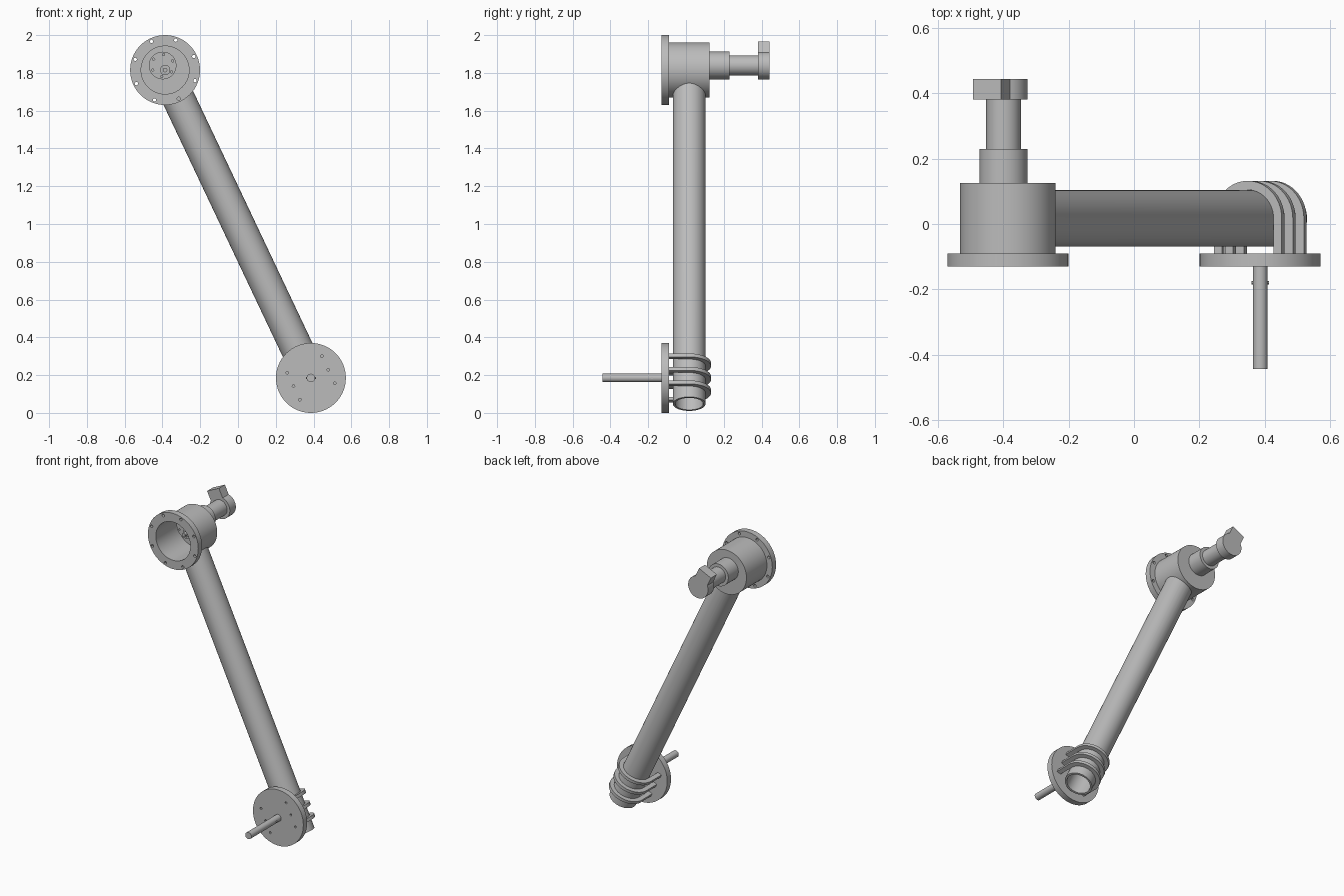
import bpy, bmesh, math
from mathutils import Matrix, Vector

cube = bpy.data.objects.get("Cube")
if cube:
    bpy.data.objects.remove(cube, do_unlink=True)

grey = bpy.data.materials.new("plain_grey")
grey.use_nodes = True
colour = (0.5, 0.5, 0.5, 1)
grey.diffuse_color = colour
grey.node_tree.nodes["Principled BSDF"].inputs["Base Color"].default_value = colour

# Main joints and the frame of the arm: x across, y down the arm, z to the back
HUB = Vector((-0.386, 0, 1.815))
BASE = Vector((0.386, 0, 0.185))
along = (BASE - HUB).normalized()
across = Vector((-along.z, 0, along.x))
ARM = Matrix((across, along, Vector((0, 1, 0)))).transposed().to_4x4()
TUBE_Y = 0.017


def arm_frame(origin, depth=0.0):
    return Matrix.Translation(origin + Vector((0, depth, 0))) @ ARM


def finish(name, bm, matrix):
    bm.transform(matrix)
    bmesh.ops.remove_doubles(bm, verts=bm.verts, dist=1e-5)
    bmesh.ops.recalc_face_normals(bm, faces=bm.faces)
    mesh = bpy.data.meshes.new(name)
    bm.to_mesh(mesh)
    bm.free()
    obj = bpy.data.objects.new(name, mesh)
    bpy.context.collection.objects.link(obj)
    mesh.materials.append(grey)
    return obj


def add_lathe(bm, profile, closed, sides, centre=(0, 0)):
    """Revolve (radius, y) points about the y axis."""
    rings = []
    for r, y in profile:
        ring = []
        for i in range(sides):
            a = math.tau * i / sides
            ring.append(bm.verts.new((centre[0] + r * math.cos(a), y, centre[1] + r * math.sin(a))))
        rings.append(ring)
    pairs = list(zip(rings, rings[1:]))
    if closed:
        pairs.append((rings[-1], rings[0]))
    else:
        bm.faces.new(rings[0])
        bm.faces.new(rings[-1])
    for a, b in pairs:
        for i in range(sides):
            j = (i + 1) % sides
            bm.faces.new((a[i], a[j], b[j], b[i]))


def lathe(name, profile, matrix, closed=False, sides=64):
    bm = bmesh.new()
    add_lathe(bm, profile, closed, sides)
    return finish(name, bm, matrix)


def prism(name, outline, y0, y1, matrix):
    """Extrude an (x, z) outline along y."""
    bm = bmesh.new()
    face = bm.faces.new([bm.verts.new((x, y0, z)) for x, z in outline])
    ext = bmesh.ops.extrude_face_region(bm, geom=[face])["geom"]
    verts = [g for g in ext if isinstance(g, bmesh.types.BMVert)]
    bmesh.ops.translate(bm, verts=verts, vec=(0, y1 - y0, 0))
    return finish(name, bm, matrix)


def cut(obj, cutter):
    cutter.hide_render = True
    mod = obj.modifiers.new("cut", "BOOLEAN")
    mod.operation = "DIFFERENCE"
    mod.solver = "EXACT"
    mod.object = cutter
    bpy.context.view_layer.objects.active = obj
    bpy.ops.object.modifier_apply(modifier=mod.name)
    bpy.data.objects.remove(cutter, do_unlink=True)


def drill(obj, points, radius, y0, y1, origin):
    bm = bmesh.new()
    for p in points:
        add_lathe(bm, [(radius, y0), (radius, y1)], False, 12, p)
    cut(obj, finish("drill", bm, Matrix.Translation(origin)))


def circle_points(radius, count, start):
    return [(radius * math.cos(start + math.tau * i / count),
             radius * math.sin(start + math.tau * i / count)) for i in range(count)]


arm_angle = math.atan2(-along.z, -along.x)
at_hub, at_base = Matrix.Translation(HUB), Matrix.Translation(BASE)

# Upper housing: flanged cup with a ring of bolt holes
housing = lathe("upper_housing", [
    (0, 0.1), (0.127, 0.1), (0.127, -0.13), (0.185, -0.13),
    (0.185, -0.09), (0.146, -0.09), (0.146, 0.125), (0, 0.125)], at_hub)
drill(housing, circle_points(0.168, 8, arm_angle), 0.009, -0.15, -0.07, HUB)

# Gear motor: gearbox through the cup floor, body behind, offset from the shaft
motor_at = HUB + Vector((-0.013, 0, 0.024))
motor = lathe("gear_motor", [
    (0, 0.03), (0.073, 0.03), (0.073, 0.23), (0.053, 0.23), (0.053, 0.385), (0, 0.385)],
    Matrix.Translation(motor_at))
drill(motor, circle_points(0.058, 6, math.radians(25)), 0.006, 0.01, 0.05, motor_at)
lathe("motor_shaft", [
    (0, -0.02), (0.012, -0.02), (0.012, 0.015), (0.027, 0.015), (0.027, 0.035), (0, 0.035)],
    at_hub, sides=32)

# Motor end cap: round cap with a square terminal block pointing along the arm
cap_r, block_w, block_l = 0.073, 0.048, 0.118
start = math.asin(block_w / cap_r)
outline = [(block_w, block_l), (-block_w, block_l)]
for i in range(41):
    a = math.pi / 2 + start + (math.tau - 2 * start) * i / 40
    outline.append((cap_r * math.cos(a), cap_r * math.sin(a)))
prism("motor_end_cap", outline, 0.38, 0.443,
      Matrix.Translation(motor_at) @ Matrix.Rotation(math.pi / 2 - arm_angle, 4, "Y"))

# Arm tube: hollow, trimmed where it meets the housing
length = (BASE - HUB).length + 0.152
tube = lathe("arm_tube", [(0.074, 0.05), (0.0865, 0.05), (0.0865, length), (0.074, length)],
             arm_frame(HUB, TUBE_Y), closed=True)
cut(tube, lathe("tube_trim", [(0.135, -0.2), (0.135, 0.11)], at_hub))

# Lower mounting disc with clamp holes
disc = lathe("mounting_disc", [(0.185, -0.13), (0.185, -0.09)], at_base)
spacing, leg_x = 0.079, 0.102
holes = []
for side in (-1, 1):
    for row in (-1, 0, 1):
        p = across * (side * leg_x) + along * (row * spacing)
        holes.append((p.x, p.z))
drill(disc, holes, 0.007, -0.15, -0.07, BASE)

# Three U clamps around the tube
inner, outer, foot = 0.0875, 0.115, -0.09 - TUBE_Y
arc = [math.pi * i / 32 for i in range(33)]
u_shape = [(outer, foot)] + [(outer * math.cos(a), outer * math.sin(a)) for a in arc]
u_shape += [(-outer, foot), (-inner, foot)]
u_shape += [(inner * math.cos(a), inner * math.sin(a)) for a in reversed(arc)] + [(inner, foot)]
for n, row in enumerate((-1, 0, 1), 1):
    prism(f"u_clamp_{n}", u_shape, row * spacing - 0.01, row * spacing + 0.01,
          arm_frame(BASE, TUBE_Y))

# Lower axle with a small cross pin
lathe("axle", [(0.0225, -0.443), (0.0225, -0.1)], at_base, sides=32)
lathe("axle_pin", [(0.005, -0.027), (0.005, 0.027)],
      Matrix.Translation(BASE + Vector((0, -0.18, 0))) @ Matrix.Rotation(math.pi / 2, 4, "Z"), sides=12)

# Smooth round walls, sharp rims
bpy.ops.object.select_all(action="DESELECT")
for obj in bpy.context.scene.objects:
    if obj.type == "MESH":
        obj.select_set(True)
        bpy.context.view_layer.objects.active = obj
bpy.ops.object.shade_smooth_by_angle(angle=math.radians(30))
